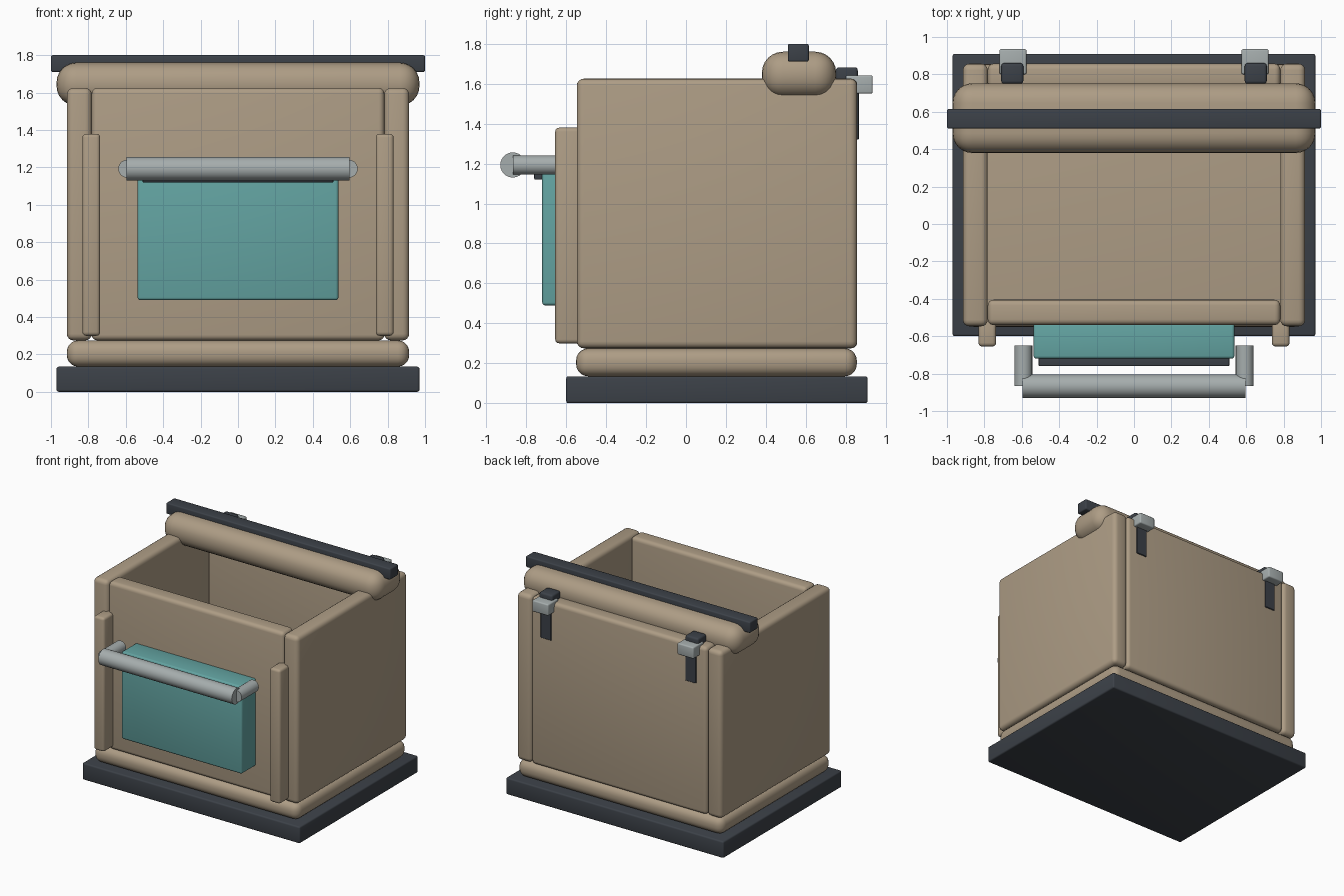
import bpy
import math

default = bpy.data.objects.get("Cube")
if default:
    bpy.data.objects.remove(default, do_unlink=True)


def make_material(name, rgb):
    mat = bpy.data.materials.new(name)
    mat.use_nodes = True
    mat.diffuse_color = (*rgb, 1)
    mat.node_tree.nodes["Principled BSDF"].inputs["Base Color"].default_value = (*rgb, 1)
    return mat


TAN = make_material("warm tan", (0.42, 0.335, 0.235))
DARK = make_material("dark slate", (0.045, 0.053, 0.065))
TEAL = make_material("muted teal", (0.125, 0.37, 0.36))
GREY = make_material("light grey", (0.38, 0.42, 0.42))


def finish(obj, name, mat, bevel=0, segments=3):
    obj.name = name
    obj.data.materials.append(mat)
    if bevel:
        mod = obj.modifiers.new("rounded edges", "BEVEL")
        mod.width = bevel
        mod.segments = segments
        mod.limit_method = "ANGLE"
        bpy.ops.object.modifier_apply(modifier=mod.name)
    bpy.ops.object.shade_smooth_by_angle(angle=math.radians(35))
    return obj


def box(name, x, y, z, mat, bevel=0.01, segments=3):
    """Rounded box from its (low, high) limits on each axis."""
    spans = (x, y, z)
    bpy.ops.mesh.primitive_cube_add(size=1, location=[sum(s) / 2 for s in spans])
    obj = bpy.context.object
    obj.scale = [hi - lo for lo, hi in spans]
    bpy.ops.object.transform_apply(location=False, rotation=False, scale=True)
    return finish(obj, name, mat, bevel, segments)


def rod(name, location, radius, length, rotation, mat):
    bpy.ops.mesh.primitive_cylinder_add(vertices=24, radius=radius, depth=length,
                                        location=location, rotation=rotation)
    return finish(bpy.context.object, name, mat)


# Base plinth and cushioned floor
box("base_plinth", (-0.97, 0.97), (-0.6, 0.91), (0, 0.135), DARK, 0.012)
box("floor_pad", (-0.915, 0.915), (-0.55, 0.855), (0.135, 0.275), TAN, 0.06, 5)

# Front and back walls
WALL_Z = (0.275, 1.625)
box("front_wall", (-0.782, 0.782), (-0.54, -0.405), WALL_Z, TAN, 0.03, 4)
box("back_wall", (-0.782, 0.782), (0.725, 0.857), WALL_Z, TAN, 0.03, 4)

# Front pocket with its dark lip
box("front_pocket", (-0.537, 0.537), (-0.72, -0.53), (0.49, 1.195), TEAL, 0.015)
box("pocket_lip", (-0.51, 0.51), (-0.76, -0.7), (1.12, 1.18), DARK, 0.006)

# Handle bar across the front
HANDLE_Z = 1.193
rod("handle_bar", (0, -0.867, HANDLE_Z), 0.063, 1.19, (0, math.pi / 2, 0), GREY)

# Rear roll with the bar on top
box("rear_roll", (-0.97, 0.97), (0.38, 0.752), (1.53, 1.76), TAN, 0.105, 6)
box("roll_bar", (-1, 1), (0.51, 0.615), (1.71, 1.8), DARK, 0.01)

# Parts repeated on both sides
for side, s in (("left", 1), ("right", -1)):
    def span(lo, hi):
        return tuple(sorted((s * lo, s * hi)))

    box(f"{side}_wall", span(0.782, 0.915), (-0.547, 0.857), WALL_Z, TAN, 0.035, 4)
    box(f"{side}_front_strip", span(0.737, 0.832), (-0.655, -0.5), (0.3, 1.38), TAN, 0.02)
    rod(f"{side}_handle_bracket", (s * 0.592, -0.758, HANDLE_Z), 0.048, 0.218,
        (math.pi / 2, 0, 0), GREY)
    box(f"{side}_buckle", span(0.575, 0.72), (0.8, 0.935), (1.55, 1.642), GREY)
    box(f"{side}_buckle_cap", span(0.592, 0.71), (0.75, 0.86), (1.6, 1.682), DARK, 0.015)
    box(f"{side}_strap", span(0.598, 0.692), (0.8, 0.865), (1.32, 1.6), DARK, 0.003, 1)
